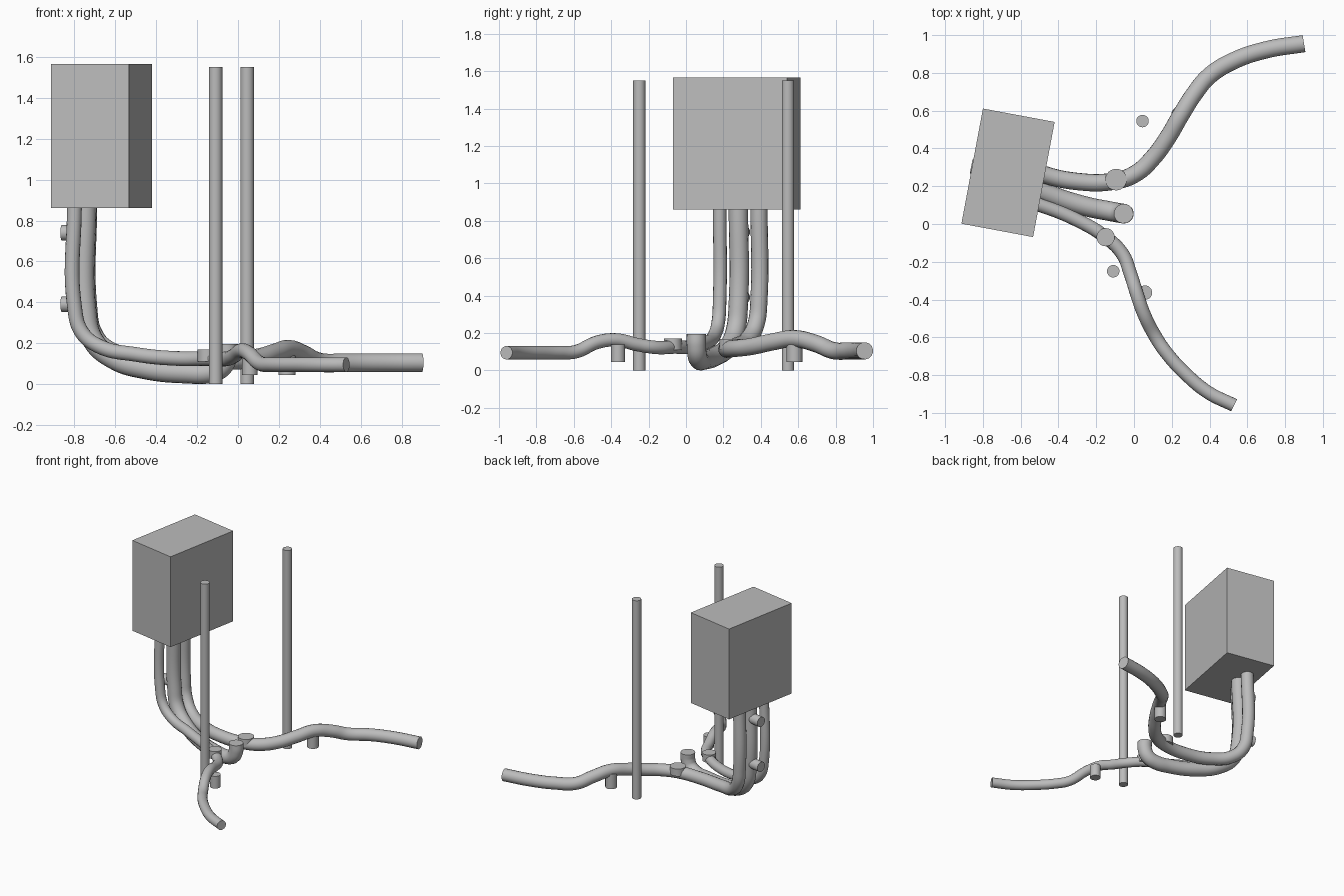
import bpy
from math import radians
from mathutils import Vector

cube = bpy.data.objects.get("Cube")
if cube:
    bpy.data.objects.remove(cube, do_unlink=True)

grey = bpy.data.materials.new("plain grey")
grey.use_nodes = True
grey.diffuse_color = (0.5, 0.5, 0.5, 1)
grey.node_tree.nodes["Principled BSDF"].inputs["Base Color"].default_value = (0.5, 0.5, 0.5, 1)


def finish(obj, name):
    obj.name = name
    obj.data.materials.clear()
    obj.data.materials.append(grey)
    bpy.ops.object.select_all(action='DESELECT')
    obj.select_set(True)
    bpy.context.view_layer.objects.active = obj
    bpy.ops.object.shade_smooth_by_angle(angle=radians(35))


def rod(name, start, end, radius):
    """Capped cylinder between two points."""
    a, b = Vector(start), Vector(end)
    bpy.ops.mesh.primitive_cylinder_add(vertices=32, radius=radius, depth=(b - a).length,
                                        location=(a + b) / 2)
    obj = bpy.context.object
    obj.rotation_euler = (b - a).to_track_quat('Z', 'Y').to_euler()
    finish(obj, name)


def pipe(name, points, radius):
    """Round tube swept along a smooth path, with flat ends."""
    curve = bpy.data.curves.new(name, 'CURVE')
    curve.dimensions = '3D'
    curve.bevel_depth = radius
    curve.bevel_resolution = 6
    curve.resolution_u = 10
    curve.use_fill_caps = True
    spline = curve.splines.new('BEZIER')
    spline.bezier_points.add(len(points) - 1)
    for bp, co in zip(spline.bezier_points, points):
        bp.co = co
    for bp in spline.bezier_points:
        bp.handle_left_type = bp.handle_right_type = 'AUTO'
    obj = bpy.data.objects.new(name, curve)
    bpy.context.collection.objects.link(obj)
    bpy.ops.object.select_all(action='DESELECT')
    obj.select_set(True)
    bpy.context.view_layer.objects.active = obj
    bpy.ops.object.convert(target='MESH')
    finish(bpy.context.object, name)


# Tank box, turned slightly
bpy.ops.mesh.primitive_cube_add(size=1, location=(-0.667, 0.271, 1.213),
                                rotation=(0, 0, radians(-10.6)))
bpy.context.object.scale = (0.386, 0.62, 0.705)
finish(bpy.context.object, "tank_box")

# Upright poles
rod("front_pole", (-0.11, -0.25, 0), (-0.11, -0.25, 1.55), 0.033)
rod("back_pole", (0.045, 0.545, 0), (0.045, 0.545, 1.55), 0.033)

# Thin pipe sweeping to the front
pipe("front_pipe", [
    (-0.80, 0.18, 0.88), (-0.80, 0.18, 0.38), (-0.765, 0.172, 0.255), (-0.68, 0.15, 0.185),
    (-0.5, 0.10, 0.145), (-0.3, 0.02, 0.125), (-0.15, -0.07, 0.125), (-0.06, -0.16, 0.123),
    (-0.02, -0.26, 0.138), (0.015, -0.37, 0.163), (0.05, -0.47, 0.152), (0.11, -0.59, 0.1),
    (0.17, -0.68, 0.095), (0.27, -0.79, 0.095), (0.39, -0.89, 0.095), (0.53, -0.96, 0.095)], 0.036)

# Middle pipe turning up at its open end
pipe("middle_pipe", [
    (-0.745, 0.28, 0.88), (-0.745, 0.28, 0.36), (-0.71, 0.265, 0.215), (-0.61, 0.225, 0.125),
    (-0.45, 0.155, 0.075), (-0.25, 0.092, 0.055), (-0.14, 0.07, 0.057), (-0.08, 0.059, 0.085),
    (-0.055, 0.055, 0.14), (-0.055, 0.055, 0.195)], 0.052)

# Thick pipe sweeping to the back
pipe("back_pipe", [
    (-0.735, 0.39, 0.88), (-0.735, 0.39, 0.38), (-0.71, 0.375, 0.25), (-0.64, 0.335, 0.17),
    (-0.5, 0.27, 0.13), (-0.3, 0.225, 0.115), (-0.1, 0.228, 0.115), (0.01, 0.268, 0.118),
    (0.1, 0.35, 0.128), (0.18, 0.46, 0.152), (0.25, 0.58, 0.17), (0.32, 0.69, 0.145),
    (0.4, 0.785, 0.107), (0.53, 0.865, 0.105), (0.7, 0.922, 0.105), (0.9, 0.955, 0.105)], 0.046)

# Short round caps on top of the pipes
rod("front_pipe_cap", (-0.15, -0.07, 0.11), (-0.15, -0.07, 0.17), 0.048)
rod("back_pipe_cap", (-0.095, 0.235, 0.11), (-0.095, 0.235, 0.167), 0.057)

# Feet under the raised bends
rod("front_pipe_foot", (0.058, -0.363, 0.045), (0.058, -0.363, 0.14), 0.038)
rod("back_pipe_foot", (0.24, 0.58, 0.045), (0.24, 0.58, 0.16), 0.042)

# Side stubs on the upright part of the middle pipe
for label, z in (("lower", 0.39), ("upper", 0.74)):
    rod(label + "_stub", (-0.745, 0.283, z), (-0.862, 0.305, z), 0.038)
